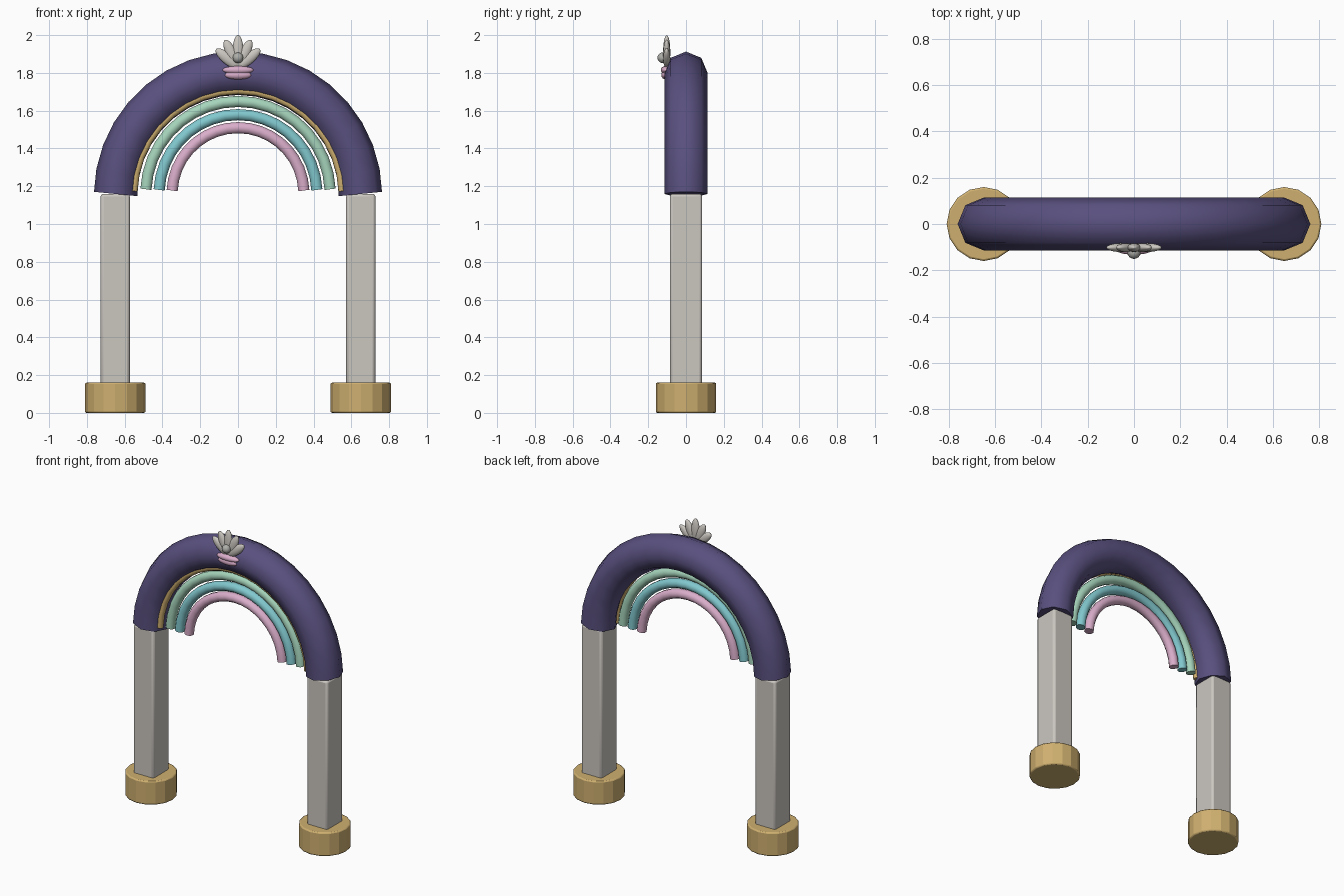
import bpy
from math import radians, sin, cos, pi

if "Cube" in bpy.data.objects:
    bpy.data.objects.remove(bpy.data.objects["Cube"])


def material(name, r, g, b):
    m = bpy.data.materials.new(name)
    m.use_nodes = True
    m.diffuse_color = (r, g, b, 1)
    m.node_tree.nodes["Principled BSDF"].inputs["Base Color"].default_value = (r, g, b, 1)
    return m


purple = material("dusk purple", 0.10, 0.08, 0.21)
stone = material("warm stone", 0.60, 0.57, 0.53)
gold = material("soft gold", 0.62, 0.43, 0.16)
pink = material("pale pink", 0.70, 0.42, 0.59)
teal = material("light teal", 0.22, 0.58, 0.62)
mint = material("mint green", 0.38, 0.66, 0.50)
pearl_grey = material("pearl grey", 0.42, 0.42, 0.40)


def finish(name, mat, angle=40):
    ob = bpy.context.object
    ob.name = name
    ob.data.materials.clear()
    ob.data.materials.append(mat)
    bpy.ops.object.shade_smooth_by_angle(angle=radians(angle))
    return ob


def bevel(ob, width, segments):
    mod = ob.modifiers.new("rounded_edges", "BEVEL")
    mod.width, mod.segments = width, segments
    mod.limit_method = "ANGLE"


def arch(name, mat, radius, tube, y, base, start, resolution):
    """Half-circle tube made from a bevelled polyline."""
    steps = 18
    curve = bpy.data.curves.new(name, "CURVE")
    curve.dimensions = "3D"
    curve.bevel_depth = tube
    curve.bevel_resolution = resolution
    curve.use_fill_caps = True
    line = curve.splines.new("POLY")
    line.points.add(steps)
    for i, p in enumerate(line.points):
        a = radians(start) + (pi - 2 * radians(start)) * i / steps
        p.co = (radius * cos(a), y, base + radius * sin(a), 1)
    ob = bpy.data.objects.new(name, curve)
    bpy.context.collection.objects.link(ob)
    bpy.ops.object.select_all(action="DESELECT")
    ob.select_set(True)
    bpy.context.view_layer.objects.active = ob
    bpy.ops.object.convert(target="MESH")
    finish(name, mat, 60)


def ellipsoid(name, mat, loc, size, tilt=0):
    bpy.ops.mesh.primitive_uv_sphere_add(segments=20, ring_count=12, radius=1,
                                         location=loc, rotation=(0, tilt, 0))
    bpy.context.object.scale = size
    finish(name, mat, 60)


# Round bases and square posts
for side, x in (("left", 0.65), ("right", -0.65)):
    bpy.ops.mesh.primitive_cylinder_add(vertices=16, radius=0.16, depth=0.16,
                                        location=(x, 0, 0.08))
    bevel(finish(side + "_base", gold, 15), 0.008, 2)
    bpy.ops.mesh.primitive_cube_add(size=1, location=(x, 0, 0.63))
    bpy.context.object.scale = (0.154, 0.17, 1.06)
    bpy.ops.object.transform_apply(location=False, rotation=False, scale=True)
    bevel(finish(side + "_post", stone, 30), 0.014, 2)

# Main arch, its gold trim and the three inner bands
arch("main_arch", purple, 0.648, 0.115, 0, 1.15, 0.8, 2)
arch("gold_trim", gold, 0.553, 0.022, -0.045, 1.155, 2, 3)
for name, mat, radius in (("mint_band", mint, 0.488), ("teal_band", teal, 0.418),
                          ("pink_band", pink, 0.349)):
    arch(name, mat, radius, 0.031, -0.025, 1.161, 2.7, 3)

# Shell ornament: fanned petals, pearl and a two-lobed pink foot
for i in range(-2, 3):
    tilt = radians(25 * i)
    half = 0.086 - 0.005 * abs(i)
    ellipsoid("shell_petal", stone,
              (half * sin(tilt), -0.102, 1.828 + half * cos(tilt)),
              (0.029, 0.019, half), tilt)
ellipsoid("pearl", pearl_grey, (0, -0.123, 1.88), (0.028, 0.028, 0.028))
ellipsoid("shell_foot_upper", pink, (0, -0.107, 1.815), (0.082, 0.026, 0.022))
ellipsoid("shell_foot_lower", pink, (0, -0.107, 1.789), (0.072, 0.024, 0.024))
